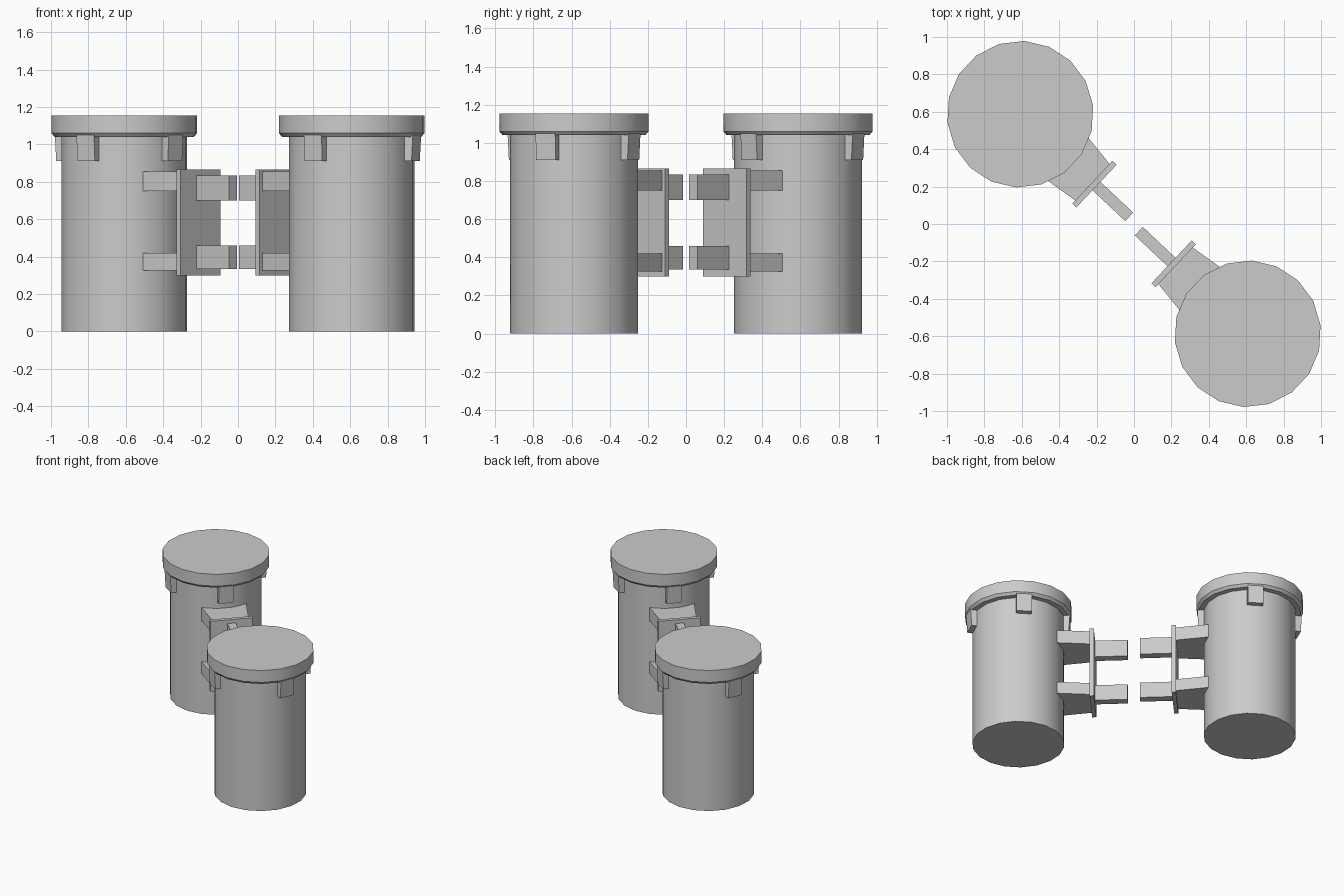
import bpy, bmesh, math
from mathutils import Matrix

cube = bpy.data.objects.get("Cube")
if cube:
    bpy.data.objects.remove(cube, do_unlink=True)

grey = bpy.data.materials.new("plain_grey")
grey.use_nodes = True
grey.diffuse_color = (0.6, 0.6, 0.6, 1)
grey.node_tree.nodes["Principled BSDF"].inputs["Base Color"].default_value = (0.6, 0.6, 0.6, 1)

SIDES = 18
STEP = 2 * math.pi / SIDES
AXIS = math.radians(-43.3)   # local +x points along the connecting arm
BODY_R, LID_R = 0.337, 0.392


def finish(bm, name, place):
    bmesh.ops.recalc_face_normals(bm, faces=bm.faces)
    bm.transform(place)
    mesh = bpy.data.meshes.new(name)
    bm.to_mesh(mesh)
    bm.free()
    mesh.materials.append(grey)
    obj = bpy.data.objects.new(name, mesh)
    bpy.context.collection.objects.link(obj)
    return obj


def lathe(name, rings, place):
    """Stack of polygon rings (radius, z), capped at both ends."""
    bm = bmesh.new()
    loops = [[bm.verts.new((r * math.cos((i + 0.5) * STEP), r * math.sin((i + 0.5) * STEP), z))
              for i in range(SIDES)] for r, z in rings]
    for a, b in zip(loops, loops[1:]):
        for i in range(SIDES):
            j = (i + 1) % SIDES
            bm.faces.new((a[i], a[j], b[j], b[i]))
    bm.faces.new(loops[0])
    bm.faces.new(loops[-1])
    obj = finish(bm, name, place)
    bpy.ops.object.select_all(action="DESELECT")
    obj.select_set(True)
    bpy.context.view_layer.objects.active = obj
    bpy.ops.object.shade_smooth_by_angle(angle=math.radians(30))


def slab(name, x0, x1, half0, half1, z0, z1, place, x1_low=None):
    """Block along local x; width may taper and the outer end may slant."""
    low = x1 if x1_low is None else x1_low
    bm = bmesh.new()
    bottom, top = [[bm.verts.new(p) for p in
                    ((x0, -half0, z), (x, -half1, z), (x, half1, z), (x0, half0, z))]
                   for x, z in ((low, z0), (x1, z1))]
    for i in range(4):
        j = (i + 1) % 4
        bm.faces.new((bottom[i], bottom[j], top[j], top[i]))
    bm.faces.new(bottom)
    bm.faces.new(top)
    finish(bm, name, place)


left = Matrix.Translation((-0.608, 0.587, 0)) @ Matrix.Rotation(AXIS, 4, "Z")
half_turn = Matrix.Rotation(math.pi, 4, "Z")

for side, place in (("left_back", left), ("right_front", half_turn @ left)):
    # Drum and its cover
    lathe(side + "_drum", [(BODY_R, 0), (BODY_R, 1.05)], place)
    lathe(side + "_lid", [(0.375, 1.04), (LID_R, 1.06), (LID_R, 1.155)], place)

    # Clips below the lid, each on one facet of the drum
    for n, facet in enumerate((0, 5, 10, 14)):
        turn = place @ Matrix.Rotation(facet * STEP, 4, "Z")
        slab(f"{side}_clip_{n + 1}", 0.31, 0.38, 0.058, 0.056, 0.91, 1.05, turn, x1_low=0.372)

    # Mounting plate
    slab(side + "_plate", 0.53, 0.56, 0.157, 0.157, 0.3, 0.865, place)

    # Brackets holding the plate, and the arms reaching to the middle
    for level, b0, b1, a0, a1 in (("lower", 0.325, 0.42, 0.335, 0.46),
                                  ("upper", 0.75, 0.855, 0.7, 0.835)):
        slab(f"{side}_{level}_bracket", 0.27, 0.53, 0.169, 0.134, b0, b1, place)
        slab(f"{side}_{level}_arm", 0.56, 0.8, 0.031, 0.031, a0, a1, place)
